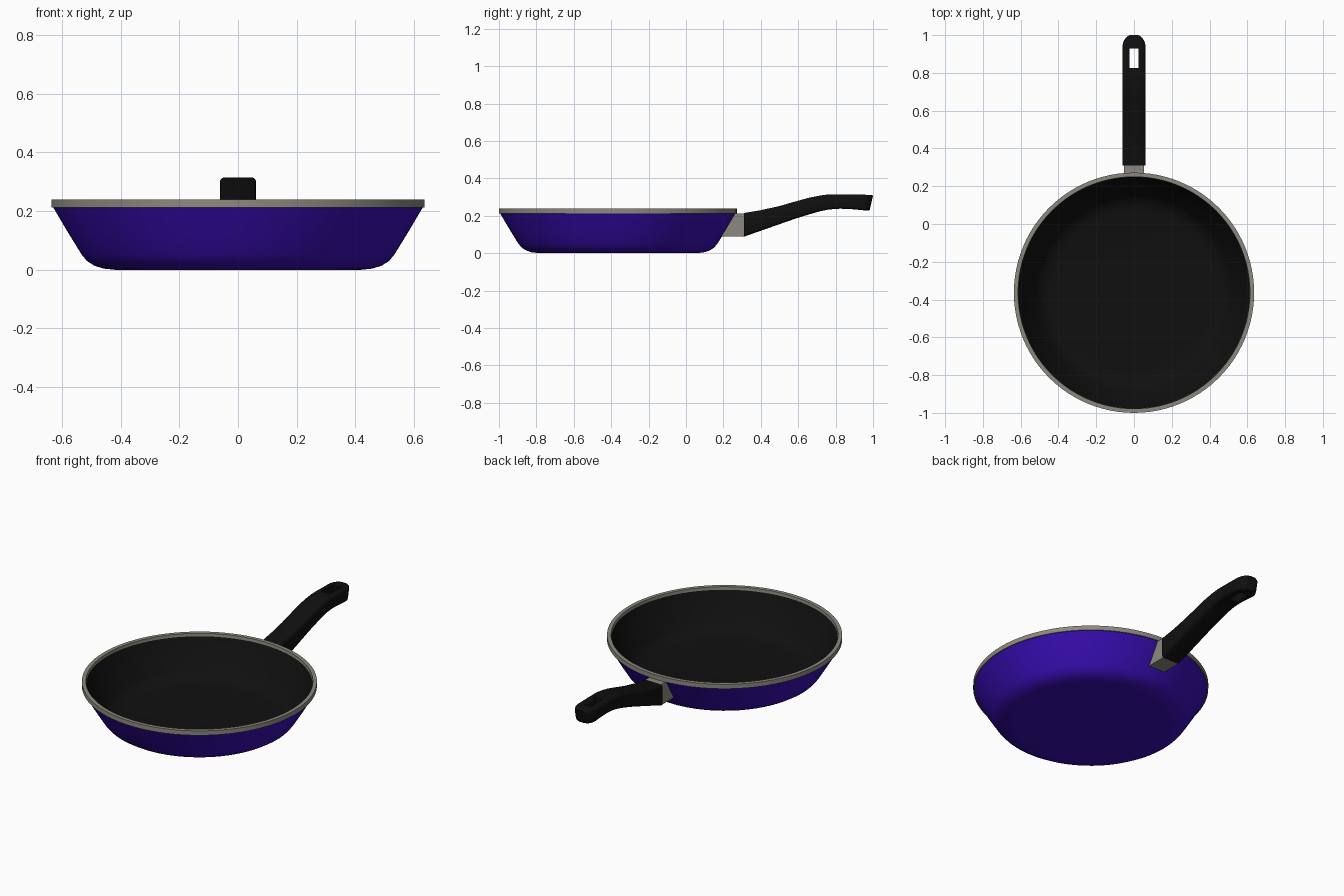
import bpy, bmesh, math

if "Cube" in bpy.data.objects:
    bpy.data.objects.remove(bpy.data.objects["Cube"])

CY = -0.364   # centre of the pan along y
SEG = 96


def material(name, rgb):
    m = bpy.data.materials.new(name)
    m.diffuse_color = (*rgb, 1)
    m.use_nodes = True
    m.node_tree.nodes["Principled BSDF"].inputs["Base Color"].default_value = m.diffuse_color
    return m


BLUE = material("blue_enamel", (0.04, 0.004, 0.45))
BLACK = material("black_coating", (0.005, 0.005, 0.005))
STEEL = material("warm_steel", (0.26, 0.25, 0.21))


def finish(name, bm, mat, angle=35):
    bmesh.ops.remove_doubles(bm, verts=bm.verts, dist=1e-5)
    me = bpy.data.meshes.new(name)
    bm.to_mesh(me)
    bm.free()
    ob = bpy.data.objects.new(name, me)
    bpy.context.collection.objects.link(ob)
    me.materials.append(mat)
    bpy.ops.object.select_all(action='DESELECT')
    ob.select_set(True)
    bpy.context.view_layer.objects.active = ob
    bpy.ops.object.shade_smooth_by_angle(angle=math.radians(angle))
    return ob


def lathe(name, profile, mat, closed=False):
    """Revolve (radius, z) points about the pan axis; listed bottom-centre outwards."""
    bm = bmesh.new()
    pts = profile + profile[:1] if closed else profile
    rings = []
    for r, z in pts:
        n = 1 if r == 0 else SEG
        rings.append([bm.verts.new((r * math.cos(2 * math.pi * i / SEG),
                                    CY + r * math.sin(2 * math.pi * i / SEG), z))
                      for i in range(n)])
    for a, b in zip(rings, rings[1:]):
        for i in range(SEG):
            j = (i + 1) % SEG
            if len(a) == 1:
                bm.faces.new((a[0], b[j], b[i]))
            else:
                bm.faces.new((a[i], a[j], b[j], b[i]))
    return finish(name, bm, mat)


def loft(name, sections, mat):
    """Skin a list of equal-length point loops and cap both ends."""
    bm = bmesh.new()
    loops = [[bm.verts.new(p) for p in s] for s in sections]
    n = len(loops[0])
    for a, b in zip(loops, loops[1:]):
        for i in range(n):
            j = (i + 1) % n
            bm.faces.new((a[i], a[j], b[j], b[i]))
    bm.faces.new(loops[0])
    bm.faces.new(loops[-1][::-1])
    bmesh.ops.recalc_face_normals(bm, faces=bm.faces)
    return finish(name, bm, mat)


# Outer shell, non-stick interior and rim band
lathe("pan_body", [(0, 0), (0.42, 0), (0.458, 0.004), (0.49, 0.014), (0.515, 0.03),
                   (0.533, 0.052), (0.58, 0.128), (0.63, 0.213)], BLUE)
inside = lathe("cooking_surface", [(0, 0.018), (0.415, 0.018), (0.45, 0.022), (0.478, 0.031),
                                   (0.5, 0.046), (0.517, 0.066), (0.562, 0.138),
                                   (0.612, 0.22), (0.615, 0.23)], BLACK)
lathe("rim", [(0.612, 0.213), (0.636, 0.213), (0.636, 0.24), (0.614, 0.24)], STEEL, closed=True)

# Bracket following the slanted pan wall
side = [(0.19, 0.09), (0.31, 0.09), (0.31, 0.213), (0.262, 0.213)]
loft("handle_bracket", [[(x, y, z) for y, z in side] for x in (-0.053, 0.053)], STEEL)


# Curved handle: (y, half width, bottom z, top z, backward lean of the lower edge)
def handle_section(y, w, zb, zt, lean):
    pts, c = [], 0.016
    for cx, cz, start in ((w - c, zt - c, 0), (c - w, zt - c, 90),
                          (c - w, zb + c, 180), (w - c, zb + c, 270)):
        for k in range(4):
            a = math.radians(start + 30 * k)
            z = cz + c * math.sin(a)
            pts.append((cx + c * math.cos(a), y - lean * (zt - z) / (zt - zb), z))
    return pts


stations = [(0.31, 0.062, 0.088, 0.215, 0), (0.40, 0.062, 0.120, 0.230, 0),
            (0.50, 0.062, 0.155, 0.252, 0), (0.58, 0.062, 0.183, 0.275, 0),
            (0.66, 0.062, 0.208, 0.297, 0), (0.72, 0.062, 0.225, 0.309, 0),
            (0.77, 0.062, 0.234, 0.315, 0.003), (0.83, 0.062, 0.238, 0.315, 0.006),
            (0.90, 0.062, 0.235, 0.314, 0.010), (0.945, 0.062, 0.231, 0.313, 0.014),
            (0.968, 0.056, 0.229, 0.312, 0.016), (0.988, 0.045, 0.228, 0.311, 0.017),
            (1.0, 0.030, 0.230, 0.308, 0.018)]
handle = loft("handle", [handle_section(*s) for s in stations], BLACK)

# Hanging slot cut through the handle tip
cut = loft("slot_cutter", [[(x, y, z) for x, y in ((-0.025, 0.825), (0.025, 0.825),
                                                   (0.025, 0.93), (-0.025, 0.93))]
                           for z in (0.1, 0.4)], BLACK)
cut.hide_render = True
mod = handle.modifiers.new("slot", 'BOOLEAN')
mod.operation = 'DIFFERENCE'
mod.solver = 'EXACT'
mod.object = cut
bpy.context.view_layer.objects.active = handle
bpy.ops.object.modifier_apply(modifier=mod.name)
bpy.data.objects.remove(cut)

# Outer shell faces outward/down, interior faces up
for ob, up in ((bpy.data.objects["pan_body"], False), (inside, True)):
    if (ob.data.polygons[0].normal.z > 0) != up:
        ob.data.flip_normals()
